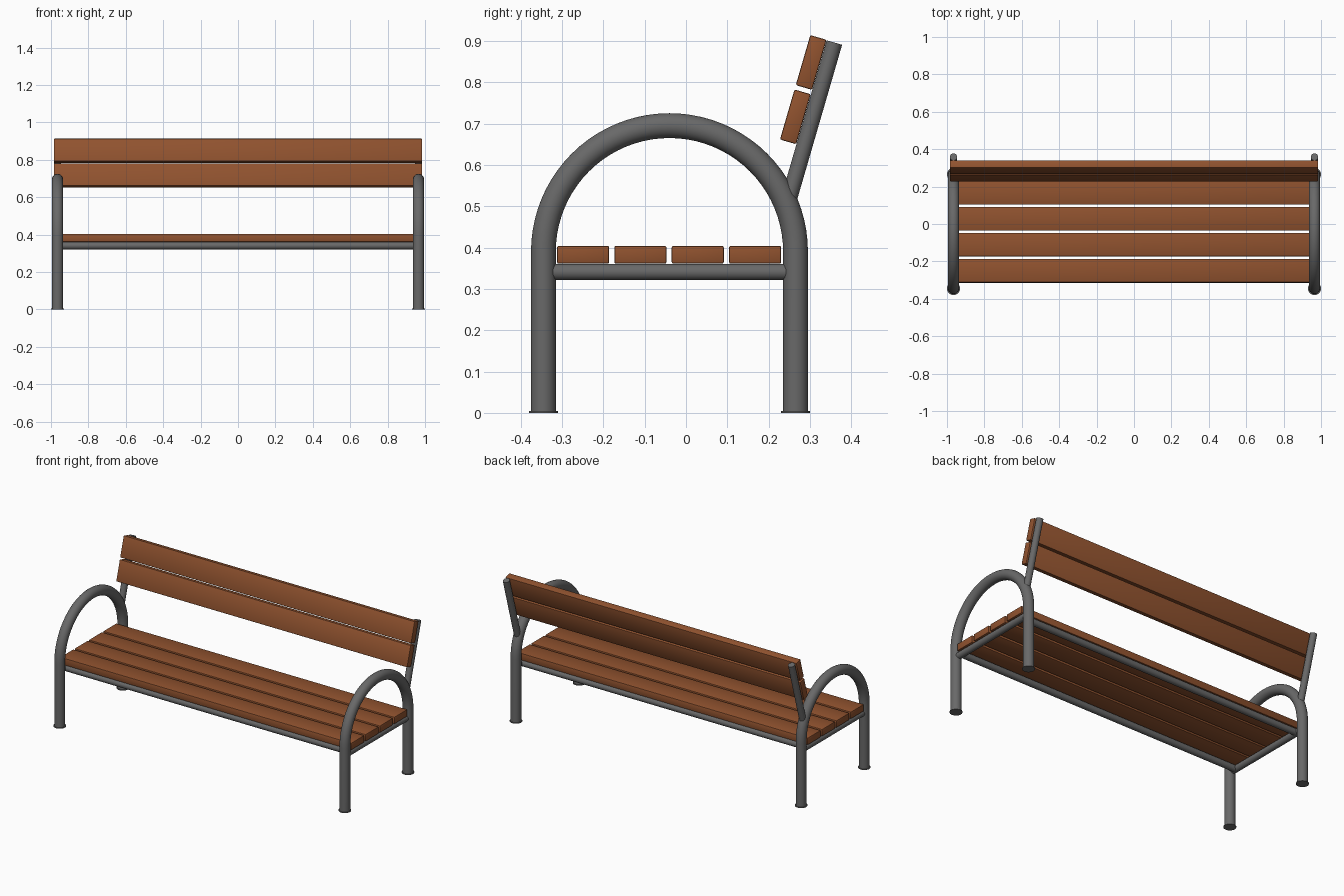
import bpy, bmesh, math
from mathutils import Vector

if "Cube" in bpy.data.objects:
    bpy.data.objects.remove(bpy.data.objects["Cube"])


def material(name, rgb):
    m = bpy.data.materials.new(name)
    m.diffuse_color = (*rgb, 1)
    m.use_nodes = True
    m.node_tree.nodes["Principled BSDF"].inputs["Base Color"].default_value = m.diffuse_color
    return m


WOOD = material("brown_wood", (0.28, 0.085, 0.028))
STEEL = material("grey_steel", (0.14, 0.14, 0.14))


def finish(bm, name, mat):
    bmesh.ops.recalc_face_normals(bm, faces=bm.faces)
    me = bpy.data.meshes.new(name)
    bm.to_mesh(me)
    bm.free()
    me.materials.append(mat)
    ob = bpy.data.objects.new(name, me)
    bpy.context.collection.objects.link(ob)
    bpy.ops.object.select_all(action='DESELECT')
    ob.select_set(True)
    bpy.context.view_layer.objects.active = ob
    bpy.ops.object.shade_smooth_by_angle(angle=math.radians(35))
    return ob


def tube(name, path, radius, binormal, sides=32):
    """Round tube swept along a planar path, with closed ends."""
    bm = bmesh.new()
    pts = [Vector(p) for p in path]
    b = Vector(binormal)
    rings = []
    for i, p in enumerate(pts):
        t = (pts[min(i + 1, len(pts) - 1)] - pts[max(i - 1, 0)]).normalized()
        n = b.cross(t)
        rings.append([bm.verts.new(p + radius * (math.cos(a) * b + math.sin(a) * n))
                      for a in (2 * math.pi * k / sides for k in range(sides))])
    for r, s in zip(rings, rings[1:]):
        for k in range(sides):
            j = (k + 1) % sides
            bm.faces.new((r[k], r[j], s[j], s[k]))
    bm.faces.new(rings[0])
    bm.faces.new(rings[-1])
    return finish(bm, name, STEEL)


def plank(name, y, z, length, width, thick, tilt=0.0):
    """Wooden board along x with softened edges."""
    bm = bmesh.new()
    bmesh.ops.create_cube(bm, size=1)
    bmesh.ops.scale(bm, vec=(length, width, thick), verts=bm.verts)
    bmesh.ops.bevel(bm, geom=bm.edges[:], offset=0.004, segments=2,
                    profile=0.5, affect='EDGES')
    ob = finish(bm, name, WOOD)
    ob.location = (0, y, z)
    ob.rotation_euler = (tilt, 0, 0)


LEG_X, MID_Y, ARCH_R, ARCH_Z = 0.965, -0.04, 0.305, 0.39
TILT = math.radians(16.2)
up = Vector((0, math.sin(TILT), math.cos(TILT)))
forward = Vector((0, -math.cos(TILT), math.sin(TILT)))
post_top = Vector((0, 0.359, 0.896))

for side, x in (("left", -LEG_X), ("right", LEG_X)):
    # legs and armrest in one bent tube
    arch = [(x, MID_Y - ARCH_R * math.cos(math.pi * i / 40),
             ARCH_Z + ARCH_R * math.sin(math.pi * i / 40)) for i in range(41)]
    path = [(x, MID_Y - ARCH_R, 0.001)] + arch + [(x, MID_Y + ARCH_R, 0.001)]
    tube(side + "_leg_arch", path, 0.03, (1, 0, 0))
    # foot discs
    for end, y in (("front", MID_Y - ARCH_R), ("back", MID_Y + ARCH_R)):
        tube(f"{side}_{end}_foot", [(x, y, 0), (x, y, 0.004)], 0.035, (1, 0, 0))
    # seat side rail and back post
    tube(side + "_seat_rail", [(x, MID_Y - ARCH_R, 0.341), (x, MID_Y + ARCH_R, 0.341)],
         0.0195, (1, 0, 0))
    top = post_top + Vector((x, 0, 0))
    tube(side + "_back_post", [top - up * 0.405, top], 0.0195, (1, 0, 0))

# long rails under the seat
for end, y in (("front", -0.296), ("back", 0.216)):
    tube(end + "_seat_rail", [(-LEG_X, y, 0.341), (LEG_X, y, 0.341)], 0.0195, (0, 0, 1))

# seat slats
for i in range(4):
    plank(f"seat_slat_{i + 1}", -0.249 + 0.1387 * i, 0.3825, 1.97, 0.126, 0.043)

# backrest boards, leaning against the posts
for i, d in enumerate((0.062, 0.199)):
    c = post_top - up * d + forward * 0.0405
    plank(f"back_board_{i + 1}", c.y, c.z, 1.97, 0.041, 0.126, -TILT)
